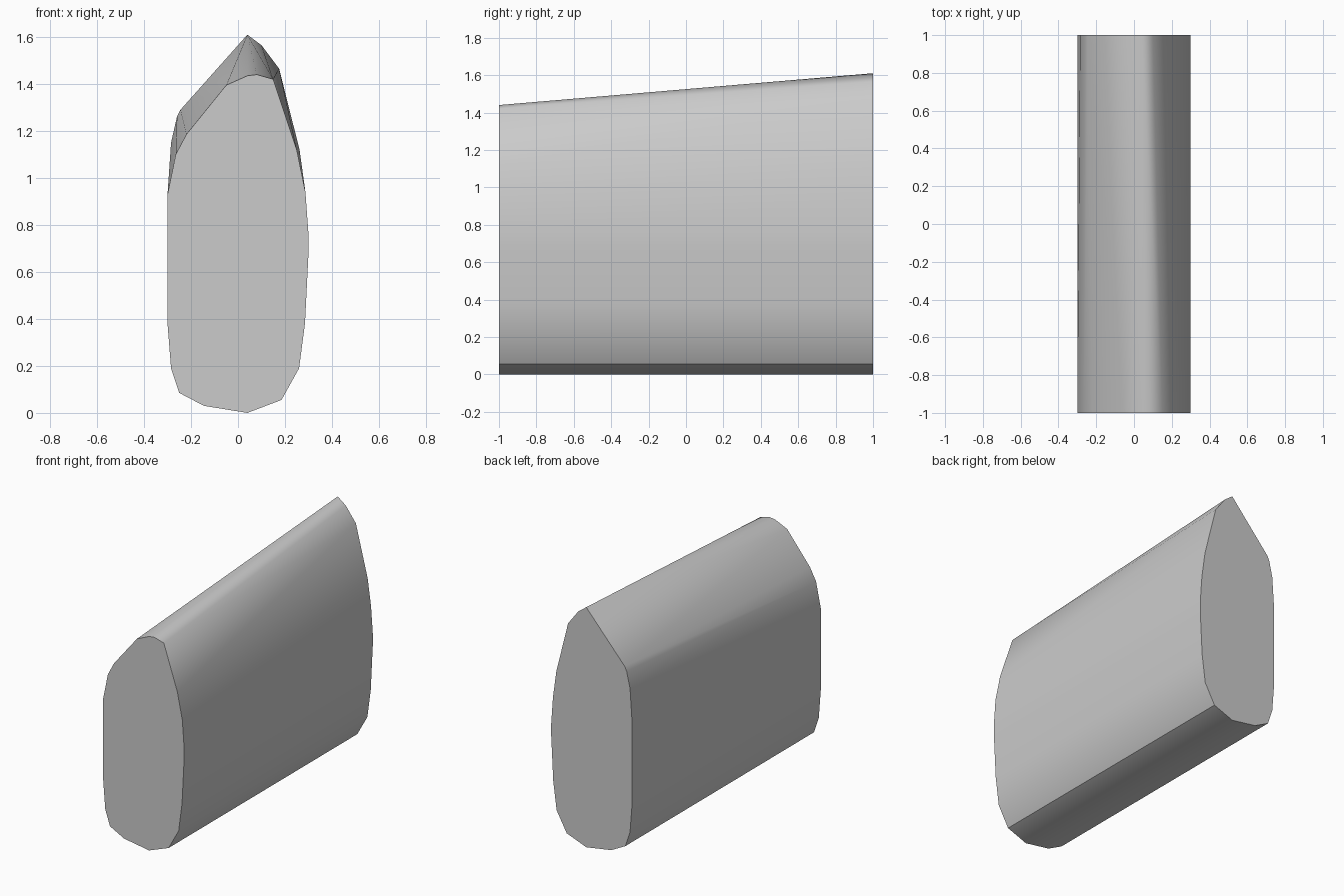
import bpy, bmesh, math

cube = bpy.data.objects.get("Cube")
if cube:
    bpy.data.objects.remove(cube, do_unlink=True)

# One plain grey material
grey = bpy.data.materials.new("plain grey")
grey.use_nodes = True
colour = (0.6, 0.6, 0.6, 1.0)
grey.diffuse_color = colour
grey.node_tree.nodes["Principled BSDF"].inputs["Base Color"].default_value = colour

# Cross-sections (x, z): shared lower outline, then the two different crowns
lower = [(-0.30, 0.93), (-0.30, 0.38), (-0.285, 0.19), (-0.25, 0.085),
         (-0.145, 0.03), (0.04, 0.0), (0.185, 0.055), (0.26, 0.19),
         (0.285, 0.38), (0.30, 0.68), (0.30, 0.76), (0.287, 0.94)]
front_crown = [(0.25, 1.12), (0.15, 1.42), (0.08, 1.44), (0.04, 1.435),
               (-0.05, 1.395), (-0.22, 1.185), (-0.265, 1.10)]
back_crown = [(0.262, 1.12), (0.175, 1.465), (0.10, 1.565), (0.04, 1.61),
              (-0.245, 1.29), (-0.26, 1.26), (-0.285, 1.15)]

# Convex skin stretched between the two end sections
bm = bmesh.new()
for y, crown in ((-1, front_crown), (1, back_crown)):
    for x, z in lower + crown:
        bm.verts.new((x, y, z))
hull = bmesh.ops.convex_hull(bm, input=bm.verts[:])
loose = [v for v in bm.verts if not v.link_faces]
bmesh.ops.delete(bm, geom=loose, context='VERTS')

# Merge each flat end into a single face
for side in (-1, 1):
    caps = [f for f in bm.faces if f.normal.y * side > 0.999]
    bmesh.ops.dissolve_faces(bm, faces=caps)
bmesh.ops.recalc_face_normals(bm, faces=bm.faces[:])

mesh = bpy.data.meshes.new("tapered_body")
bm.to_mesh(mesh)
bm.free()
mesh.materials.append(grey)
body = bpy.data.objects.new("tapered_body", mesh)
bpy.context.collection.objects.link(body)

# Smooth walls, sharp rims
bpy.ops.object.select_all(action='DESELECT')
body.select_set(True)
bpy.context.view_layer.objects.active = body
bpy.ops.object.shade_smooth_by_angle(angle=math.radians(30))
